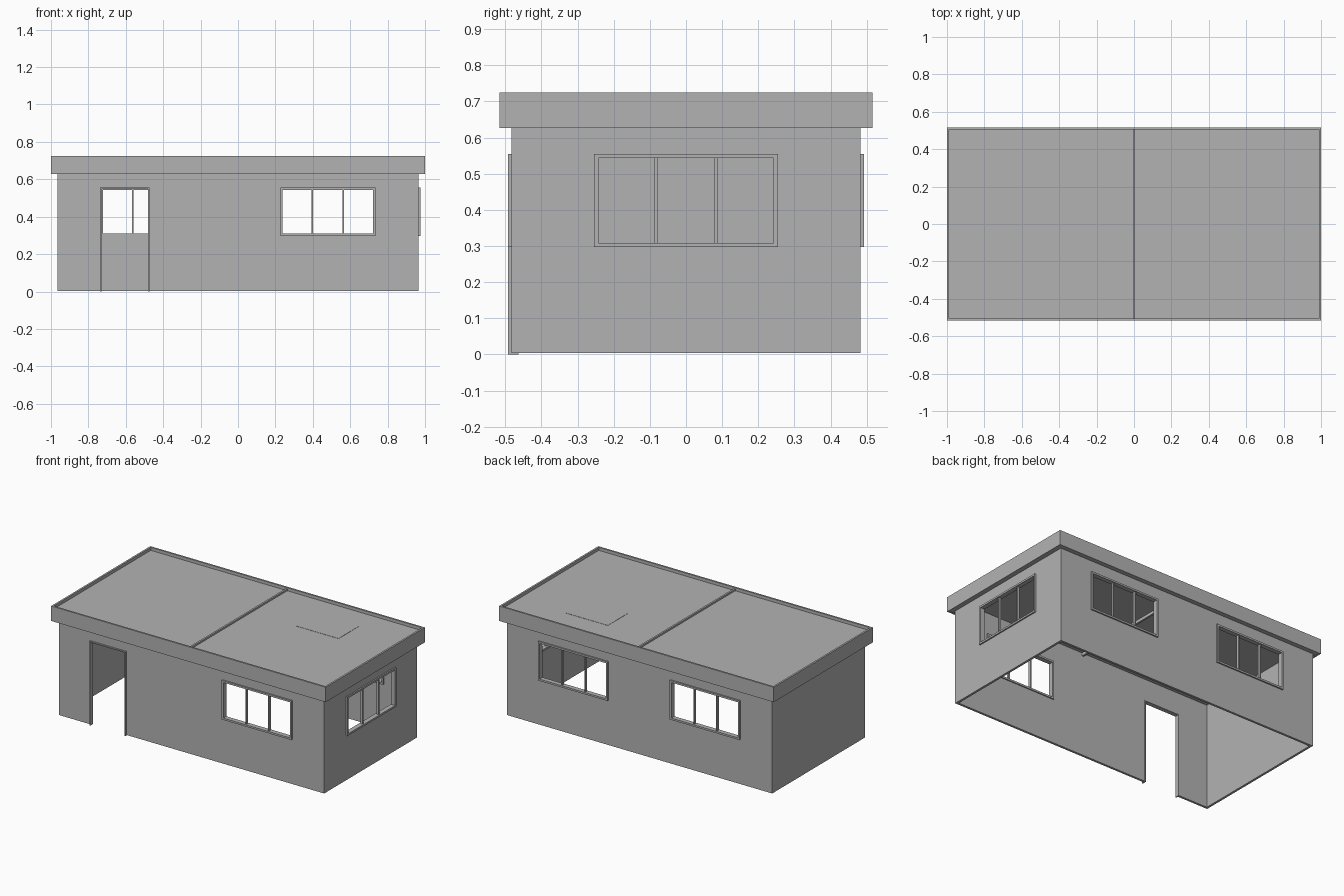
import bpy
import bmesh
from math import pi
from mathutils import Vector

cube = bpy.data.objects.get("Cube")
if cube:
    bpy.data.objects.remove(cube, do_unlink=True)

grey = bpy.data.materials.new("plain grey")
grey.use_nodes = True
grey.diffuse_color = (0.45, 0.45, 0.45, 1)
grey.node_tree.nodes["Principled BSDF"].inputs["Base Color"].default_value = grey.diffuse_color

WALL_X, WALL_Y, WALL_T = 0.966, 0.483, 0.015
FACING = {"front": (pi / 2, 0, 0), "back": (pi / 2, 0, pi), "left": (pi / 2, 0, pi / 2)}


def add_object(name, bm):
    bmesh.ops.recalc_face_normals(bm, faces=bm.faces)
    mesh = bpy.data.meshes.new(name)
    bm.to_mesh(mesh)
    bm.free()
    mesh.materials.append(grey)
    obj = bpy.data.objects.new(name, mesh)
    bpy.context.collection.objects.link(obj)
    return obj


def box(name, low, high):
    low, high = Vector(low), Vector(high)
    bm = bmesh.new()
    bmesh.ops.create_cube(bm, size=1)
    bmesh.ops.scale(bm, vec=high - low, verts=bm.verts)
    bmesh.ops.translate(bm, vec=(low + high) / 2, verts=bm.verts)
    return add_object(name, bm)


def ring(name, half_w, half_h, border, z0, z1):
    """Rectangular ring in the local XY plane, extruded from z0 to z1."""
    bm = bmesh.new()
    corners = ((-1, -1), (1, -1), (1, 1), (-1, 1))
    loops = [[bm.verts.new((sx * (half_w - b), sy * (half_h - b), z)) for sx, sy in corners]
             for b, z in ((0, z0), (0, z1), (border, z1), (border, z0))]
    for a, b in zip(loops, loops[1:] + loops[:1]):
        for i in range(4):
            j = (i + 1) % 4
            bm.faces.new((a[i], a[j], b[j], b[i]))
    return add_object(name, bm)


def cut(target, cutters):
    """Cut openings, bake the result and drop the cutters."""
    for cutter in cutters:
        cutter.hide_render = True
        mod = target.modifiers.new("opening", 'BOOLEAN')
        mod.operation, mod.solver, mod.object = 'DIFFERENCE', 'EXACT', cutter
    graph = bpy.context.evaluated_depsgraph_get()
    baked = bpy.data.meshes.new_from_object(target.evaluated_get(graph))
    target.modifiers.clear()
    target.data = baked
    for cutter in cutters:
        bpy.data.objects.remove(cutter, do_unlink=True)


# Walls, open below
walls = ring("walls", WALL_X, WALL_Y, WALL_T, 0.004, 0.695)

# Windows: frame and two mullions on each, with matching openings
WIN_W, WIN_H, WIN_Z = 0.254, 0.129, 0.426
openings = []
windows = (("front_window", "front", (0.48, -WALL_Y)),
           ("back_window_left", "back", (0.48, WALL_Y)),
           ("back_window_right", "back", (-0.48, WALL_Y)),
           ("side_window", "left", (WALL_X, 0)))
for name, side, (x, y) in windows:
    frame = ring(name + "_frame", WIN_W, WIN_H, 0.012, -0.022, 0.009)
    cutter = box(name + "_cutter", (0.006 - WIN_W, 0.006 - WIN_H, -0.1),
                 (WIN_W - 0.006, WIN_H - 0.006, 0.1))
    parts = [frame, cutter]
    for label, u in (("first", -0.083), ("second", 0.083)):
        parts.append(box(name + "_" + label + "_mullion", (u - 0.004, 0.01 - WIN_H, -0.014),
                         (u + 0.004, WIN_H - 0.01, 0.002)))
    for part in parts:
        part.location = (x, y, WIN_Z)
        part.rotation_euler = FACING[side]
    openings.append(cutter)

# Doorway with a thin three-sided frame
D0, D1, D_TOP, D_T = -0.738, -0.474, 0.555, 0.007
F0, F1 = -0.493, -0.464
openings.append(box("door_cutter", (D0 + 0.003, -0.6, -0.1), (D1 - 0.003, -0.4, D_TOP - 0.003)))
box("door_jamb_right", (D0, F0, 0), (D0 + D_T, F1, D_TOP))
box("door_jamb_left", (D1 - D_T, F0, 0), (D1, F1, D_TOP))
box("door_lintel", (D0 + D_T, F0, D_TOP - D_T), (D1 - D_T, F1, D_TOP))

bpy.context.view_layer.update()
cut(walls, openings)

# Flat roof sunk behind a deep fascia
ring("fascia", 1.0, 0.516, 0.012, 0.627, 0.725)
ring("soffit", 0.988, 0.504, 0.022, 0.629, 0.695)
box("roof_slab", (-0.988, -0.504, 0.695), (0.988, 0.504, 0.705))

# Centre seam above the roof and beam below it
box("roof_seam", (-0.006, -0.504, 0.705), (0.006, 0.504, 0.716))
box("ceiling_beam", (-0.006, -0.468, 0.675), (0.006, 0.468, 0.695))

# Flush roof hatch
box("roof_hatch", (0.335, 0.125, 0.705), (0.645, 0.335, 0.7065))
